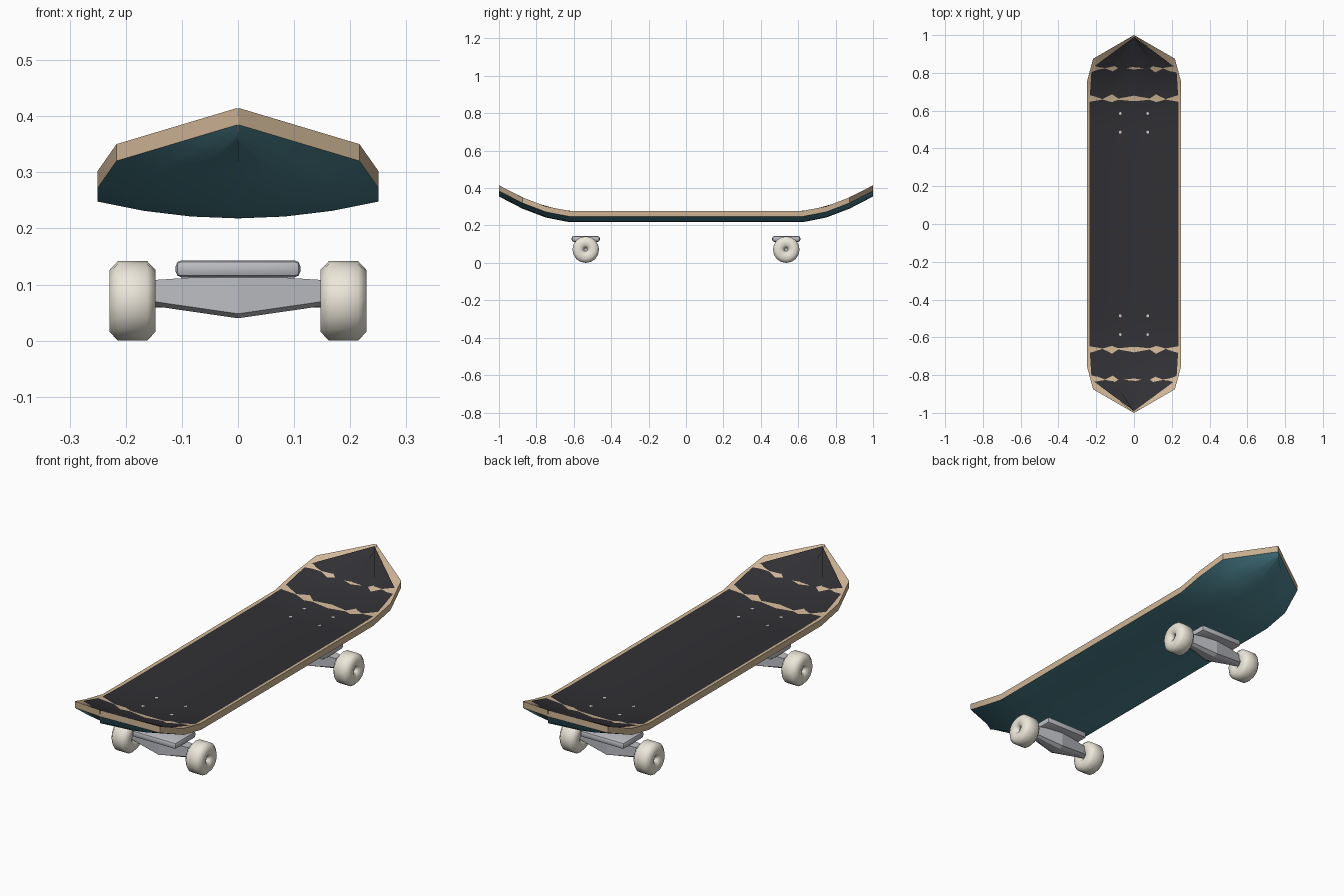
import bpy, bmesh, math
from mathutils import Matrix

if "Cube" in bpy.data.objects:
    bpy.data.objects.remove(bpy.data.objects["Cube"])


def material(name, rgb):
    m = bpy.data.materials.new(name)
    m.diffuse_color = (*rgb, 1)
    m.use_nodes = True
    m.node_tree.nodes["Principled BSDF"].inputs["Base Color"].default_value = m.diffuse_color
    return m


wood = material("wood", (0.62, 0.46, 0.30))
teal = material("teal", (0.07, 0.22, 0.27))
black = material("black", (0.03, 0.03, 0.035))
cream = material("cream", (0.84, 0.80, 0.70))
metal = material("metal", (0.50, 0.51, 0.54))
steel = material("steel", (0.75, 0.75, 0.75))


def finish(name, bm, mats, angle=None):
    bmesh.ops.recalc_face_normals(bm, faces=bm.faces)
    me = bpy.data.meshes.new(name)
    bm.to_mesh(me)
    bm.free()
    ob = bpy.data.objects.new(name, me)
    bpy.context.collection.objects.link(ob)
    for m in mats:
        me.materials.append(m)
    if angle:
        bpy.ops.object.select_all(action='DESELECT')
        ob.select_set(True)
        bpy.context.view_layer.objects.active = ob
        bpy.ops.object.shade_smooth_by_angle(angle=math.radians(angle))
    return ob


# Curved board surface: rounded ends, kicked-up nose and tail, raised rims
def board_rows(bm, rows, cols, half_len, half_w, z0, rim):
    grid = []
    for j in range(rows + 1):
        y = half_len * (2 * j / rows - 1)
        over = max(0, abs(y) - (half_len - half_w))
        w = max(0.0006, math.sqrt(max(0, half_w ** 2 - over ** 2)))
        kick = 0.137 * (max(0, abs(y) - 0.62) / 0.38) ** 1.6
        grid.append([])
        for i in range(cols + 1):
            u = 2 * i / cols - 1
            z = z0 + kick + rim * u * u
            grid[-1].append(bm.verts.new((u * w, y, z)))
    return grid


def skin(bm, grid, mat=0):
    for a, b in zip(grid, grid[1:]):
        for i in range(len(a) - 1):
            f = bm.faces.new((a[i], a[i + 1], b[i + 1], b[i]))
            f.material_index = mat


# Deck
bm = bmesh.new()
low = board_rows(bm, 16, 6, 1.0, 0.25, 0.218, 0.03)
top = board_rows(bm, 16, 6, 1.0, 0.25, 0.248, 0.03)
skin(bm, low, 1)
skin(bm, top, 0)
for k in (0, -1):
    skin(bm, [low[k], top[k]])
    skin(bm, [[r[k] for r in low], [r[k] for r in top]])
finish("deck", bm, [wood, teal], 30)

# Grip sheet
bm = bmesh.new()
skin(bm, board_rows(bm, 12, 4, 0.99, 0.235, 0.2495, 0.0265))
grip = finish("grip_sheet", bm, [black], 30)
if grip.data.polygons[10].normal.z < 0:
    grip.data.flip_normals()


def cylinder(name, loc, r, depth, sides, mat, axis='Z'):
    bm = bmesh.new()
    bmesh.ops.create_cone(bm, cap_ends=True, segments=sides, radius1=r, radius2=r, depth=depth)
    if axis == 'X':
        bmesh.ops.rotate(bm, verts=bm.verts, matrix=Matrix.Rotation(math.pi / 2, 3, 'Y'))
    bmesh.ops.translate(bm, verts=bm.verts, vec=loc)
    return finish(name, bm, [mat], 40)


# Wheel: octagonal section spun round the axle
def wheel(name, x, y):
    bm = bmesh.new()
    sec = [(.026, .071), (.041, .055), (.041, .025), (.026, .009),
           (-.026, .009), (-.041, .025), (-.041, .055), (-.026, .071)]
    n = 16
    rings = []
    for k in range(n):
        a = 2 * math.pi * k / n
        ring = [bm.verts.new((x + s, y + r * math.sin(a), 0.071 + r * math.cos(a))) for s, r in sec]
        rings.append(ring + ring[:1])
    skin(bm, rings + rings[:1])
    finish(name, bm, [cream], 50)


# Hanger: three tapered six-sided rings
def hanger(name, y):
    bm = bmesh.new()
    rings = []
    for x, d, lo, hi in ((-.152, .018, .062, .108), (0, .04, .04, .118), (.152, .018, .062, .108)):
        sec = [(-d, hi), (d, hi), (d, lo + .008), (d * .5, lo), (-d * .5, lo), (-d, lo + .008)]
        ring = [bm.verts.new((x, y + py, z)) for py, z in sec]
        rings.append(ring + ring[:1])
    skin(bm, rings)
    for r in (rings[0], rings[-1]):
        bm.faces.new(r[:-1])
    finish(name, bm, [metal])


# Trucks and bolts at both ends
for end, y in (("front", -0.536), ("back", 0.536)):
    bm = bmesh.new()
    bmesh.ops.create_cube(bm, size=1, matrix=Matrix.Translation((0, y, 0.128)) @
                          Matrix.Diagonal((0.222, 0.15, 0.03, 1)))
    bmesh.ops.bevel(bm, geom=bm.edges[:], offset=0.01, segments=2, profile=0.5, affect='EDGES')
    finish(end + "_baseplate", bm, [metal], 40)
    hanger(end + "_hanger", y)
    cylinder(end + "_axle", (0, y, 0.071), 0.012, 0.42, 12, metal, 'X')
    for side, sx in (("left", -1), ("right", 1)):
        wheel(f"{end}_{side}_wheel", sx * 0.188, y)
        for k, dy in enumerate((-0.05, 0.05)):
            cylinder(f"{end}_{side}_bolt_{k}", (sx * 0.073, y + dy, 0.25), 0.008, 0.012, 10, steel)
